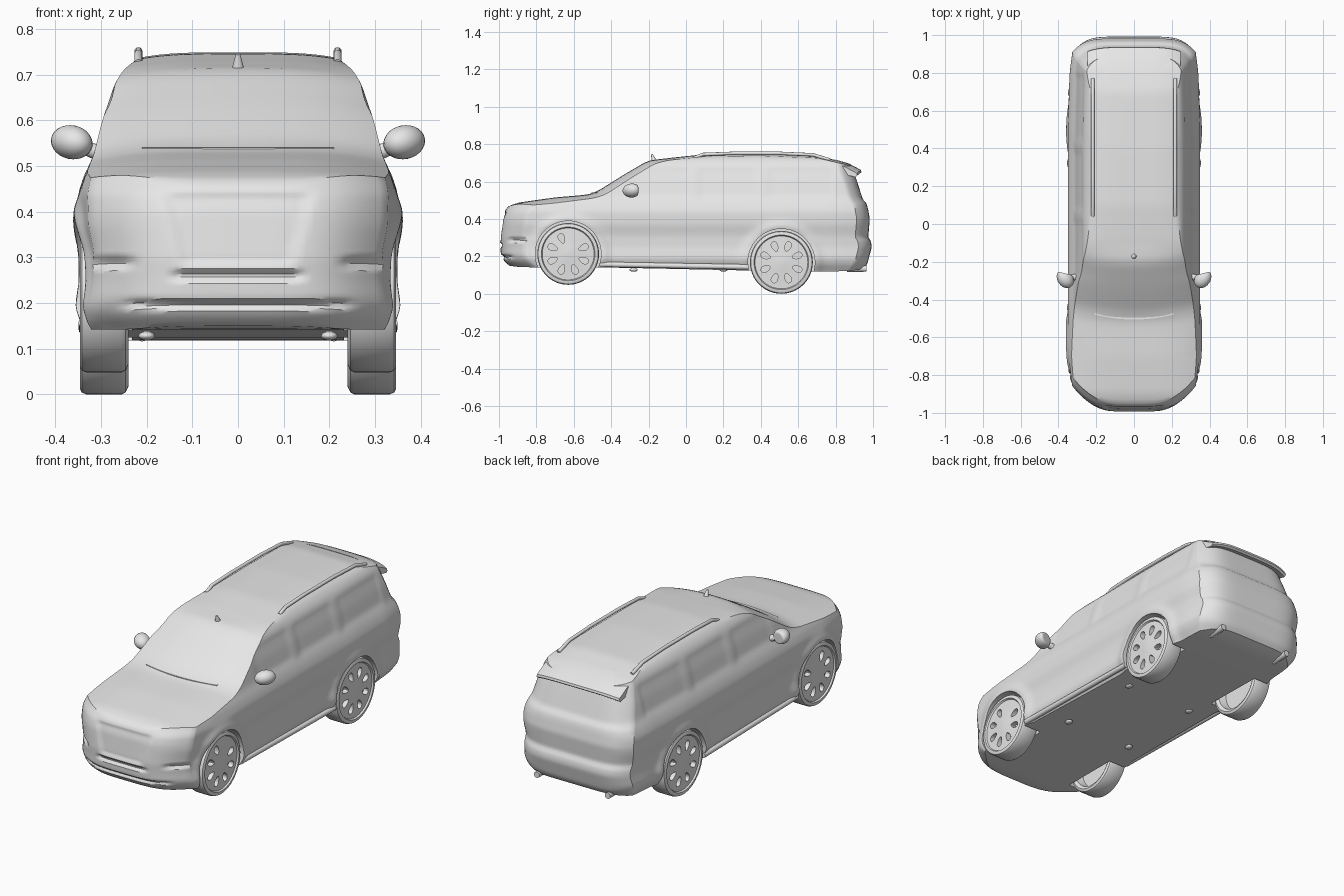
import bpy, bmesh, math
from mathutils import Matrix, Vector

cube = bpy.data.objects.get("Cube")
if cube:
    bpy.data.objects.remove(cube, do_unlink=True)

grey = bpy.data.materials.new("plain_grey")
grey.use_nodes = True
grey.diffuse_color = (0.8, 0.8, 0.8, 1)
grey.node_tree.nodes["Principled BSDF"].inputs["Base Color"].default_value = (0.8, 0.8, 0.8, 1)


def finish(bm, name, angle=35):
    bmesh.ops.recalc_face_normals(bm, faces=bm.faces[:])
    mesh = bpy.data.meshes.new(name)
    bm.to_mesh(mesh)
    bm.free()
    mesh.materials.append(grey)
    ob = bpy.data.objects.new(name, mesh)
    bpy.context.collection.objects.link(ob)
    smooth(ob, angle)
    return ob


def smooth(ob, angle=35):
    bpy.ops.object.select_all(action="DESELECT")
    ob.select_set(True)
    bpy.context.view_layer.objects.active = ob
    bpy.ops.object.shade_smooth_by_angle(angle=math.radians(angle))


def cut(ob, cutter):
    cutter.hide_render = True
    mod = ob.modifiers.new("cut", "BOOLEAN")
    mod.operation = "DIFFERENCE"
    mod.object = cutter
    bpy.ops.object.select_all(action="DESELECT")
    ob.select_set(True)
    bpy.context.view_layer.objects.active = ob
    bpy.ops.object.modifier_apply(modifier=mod.name)
    bpy.data.objects.remove(cutter, do_unlink=True)
    smooth(ob)


def interp(table, t):
    if t <= table[0][0]:
        return table[0][1]
    for (a, p), (b, q) in zip(table, table[1:]):
        if t <= b:
            return p + (q - p) * (t - a) / (b - a)
    return table[-1][1]


def soft(table, t, h):
    return sum(interp(table, t + h * k / 3) for k in range(-3, 4)) / 7


def band(t, lo, hi, edge):
    """1 inside lo..hi, fading to 0 across the edge width."""
    return max(0, min(1, (t - lo) / edge, (hi - t) / edge))


# Body profiles
ROOF = [(-1, .44), (-.96, .465), (-.9, .487), (-.7, .515), (-.49, .533), (-.43, .55), (-.3, .632),
        (-.17, .708), (-.1, .725), (.1, .746), (.4, .749), (.7, .738), (.83, .708), (.92, .67)]
FLOOR = [(-1, .16), (-.9, .142), (-.4, .14), (.3, .125), (.7, .118), (.9, .122), (1, .15)]
SIDE = [(.12, .305), (.15, .33), (.19, .345), (.25, .337), (.31, .338), (.37, .35), (.44, .35),
        (.48, .337), (.52, .317), (.6, .297), (.68, .27), (.715, .248), (.74, .21)]
PLAN = [(-1, .87), (-.85, .94), (-.7, .99), (-.5, 1), (.5, 1), (.8, .975), (.97, .91)]
NOSE = [(.14, -.93), (.17, -.97), (.21, -.99), (.3, -.995), (.4, -.985), (.44, -.972), (.48, -.94)]
TAIL = [(.12, .94), (.16, .97), (.25, .993), (.285, .988), (.3, .974), (.4, .983), (.46, .972),
        (.49, .962), (.5, .947), (.6, .915), (.69, .885)]
CROWN = [(-1, .015), (-.7, .03), (-.45, .02), (-.1, .012), (.9, .012)]
WHEELS = {"front": (-.63, .213, .165), "rear": (.51, .168, .168)}


def half_width(y, z):
    w = soft(SIDE, z, .012) * soft(PLAN, y, .04)
    for wy, wz, r in WHEELS.values():
        d = math.hypot(y - wy, z - wz)
        w += .012 * math.exp(-((d - r - .02) / .03) ** 2)
    # slightly sunk side windows
    for lo, hi in ((-.3, .03), (.06, .4), (.43, .8)):
        w -= .004 * band(y, lo, hi, .03) * band(z, .51, .68, .02)
    return w


def nose(x, z):
    y = soft(NOSE, z, .012)
    # sunk grille, lower intake and lamp notches
    y += .009 * band(abs(x), -1, .12 + .27 * (z - .27), .015) * band(z, .28, .445, .015)
    y += .012 * band(abs(x), -1, .15, .02) * band(z, .245, .275, .012)
    y += .015 * band(abs(x), -1, .26, .03) * band(z, .185, .21, .012)
    y += .02 * band(abs(x), .22, .34, .03) * band(z, .27, .305, .015)
    return y


def body_point(u, v, w):
    y0 = -1 + 2 * v
    y = y0
    for _ in range(4):
        top = soft(ROOF, y + .04 * (1 - u * u) * band(y, -.56, -.1, .08), .025)
        top -= interp(CROWN, y) * u ** 4
        low = soft(FLOOR, y, .04)
        z = low + (top - low) * w
        x = u * half_width(y, z)
        front = nose(x, z) + .13 * u ** 4
        back = soft(TAIL, z, .008) - .07 * u ** 6
        y = y0 + (front + 1) * max(0, 1 - (y0 + 1) / .35) + (back - 1) * max(0, 1 - (1 - y0) / .35)
    return x, y, z


# Body shell: the surface of a block grid pressed into shape
NX, NY, NZ = 44, 110, 44
bm = bmesh.new()
grid = {}


def vert(i, j, k):
    if (i, j, k) not in grid:
        grid[i, j, k] = bm.verts.new(body_point(2 * i / NX - 1, j / NY, k / NZ))
    return grid[i, j, k]


for i in range(NX):
    for j in range(NY):
        for k in (0, NZ):
            bm.faces.new([vert(i, j, k), vert(i + 1, j, k), vert(i + 1, j + 1, k), vert(i, j + 1, k)])
for i in range(NX):
    for k in range(NZ):
        for j in (0, NY):
            bm.faces.new([vert(i, j, k), vert(i + 1, j, k), vert(i + 1, j, k + 1), vert(i, j, k + 1)])
for j in range(NY):
    for k in range(NZ):
        for i in (0, NX):
            bm.faces.new([vert(i, j, k), vert(i, j + 1, k), vert(i, j + 1, k + 1), vert(i, j, k + 1)])
body = finish(bm, "body")


def cylinder(name, start, end, r1, r2=None, segments=24):
    a, b = Vector(start), Vector(end)
    bm = bmesh.new()
    turn = (b - a).to_track_quat("Z", "Y").to_matrix().to_4x4()
    bmesh.ops.create_cone(bm, cap_ends=True, segments=segments, radius1=r1, radius2=r1 if r2 is None else r2,
                          depth=(b - a).length, matrix=Matrix.Translation((a + b) / 2) @ turn)
    return finish(bm, name)


def ellipsoid(name, centre, size, tilt=0):
    bm = bmesh.new()
    m = Matrix.Translation(centre) @ Matrix.Rotation(tilt, 4, "Y") @ Matrix.Diagonal((*size, 1))
    bmesh.ops.create_uvsphere(bm, u_segments=24, v_segments=14, radius=1, matrix=m)
    return finish(bm, name)


def wheel(name, side, y, z, r):
    rings = [(.29, .74), (.25, .8), (.24, .9), (.246, .975), (.255, 1), (.332, 1), (.342, .975),
             (.346, .93), (.346, .87), (.338, .84), (.341, .3), (.345, .13)]
    n = 64
    bm = bmesh.new()
    loops = [[bm.verts.new((side * x, y + r * f * math.cos(2 * math.pi * s / n),
                            z + r * f * math.sin(2 * math.pi * s / n))) for s in range(n)] for x, f in rings]
    for p, q in zip(loops, loops[1:]):
        for s in range(n):
            bm.faces.new([p[s], p[(s + 1) % n], q[(s + 1) % n], q[s]])
    bm.faces.new(loops[0])
    bm.faces.new(loops[-1])
    ob = finish(bm, name)
    # teardrop openings between the spokes
    bm = bmesh.new()
    for s in range(8):
        m = (Matrix.Translation((side * .337, y, z)) @ Matrix.Rotation(math.pi / 4 * (s + .5), 4, "X")
             @ Matrix.Translation((0, 0, r * .54)))
        made = bmesh.ops.create_cone(bm, cap_ends=True, segments=14, radius1=1, radius2=1, depth=1)
        for v in made["verts"]:
            taper = 1 + .35 * v.co.y
            v.co = m @ Vector((v.co.z * .05, v.co.x * .016 * taper, v.co.y * .027))
    cut(ob, finish(bm, "opening_cutter"))


# Wheel arches and wheels
for label, (wy, wz, r) in WHEELS.items():
    for side, word in ((1, "left"), (-1, "right")):
        cut(body, cylinder("arch_cutter", (side * .232, wy, wz), (side * .5, wy, wz), r + .011, segments=64))
        wheel(f"{label}_{word}_wheel", side, wy, wz, r)

# Mirrors, roof rails, sills, exhausts and floor plugs on both sides
for side, word in ((1, "left"), (-1, "right")):
    shell = ellipsoid(f"{word}_mirror", (side * .364, -.29, .552), (.046, .048, .037), side * -.2)
    for v in shell.data.vertices:
        v.co.y = min(v.co.y, -.262) + .25 * (abs(v.co.x) - .364)
    cylinder(f"{word}_mirror_arm", (side * .295, -.28, .525), (side * .35, -.285, .545), .018, .014)

    curve = bpy.data.curves.new(f"{word}_rail_path", "CURVE")
    curve.dimensions = "3D"
    curve.bevel_depth = .009
    curve.use_fill_caps = True
    path = curve.splines.new("POLY")
    points = [(.04, .725), (.09, .745), (.25, .751), (.5, .751), (.68, .743), (.77, .715)]
    path.points.add(len(points) - 1)
    for p, (y, z) in zip(path.points, points):
        p.co = (side * .218, y, z, 1)
    rail = bpy.data.objects.new(f"{word}_roof_rail", curve)
    curve.materials.append(grey)
    bpy.context.collection.objects.link(rail)

    cylinder(f"{word}_sill", (side * .335, -.46, .157), (side * .335, .335, .143), .014)
    cylinder(f"{word}_exhaust", (side * .21, .86, .132), (side * .21, .965, .134), .016)
    for y in (-.28, .2):
        ellipsoid(f"{word}_floor_plug", (side * .2, y, .128), (.018, .022, .01))

# Roof fin
fin = cylinder("roof_fin", (0, -.165, .695), (0, -.182, .745), .018, .005)

# Rear spoiler following the bowed roof edge
bm = bmesh.new()
rows = []
for s in range(25):
    u = s / 12 - 1
    bow, x = .022 * u ** 4, .245 * u
    drop = .018 * u ** 4
    rows.append([bm.verts.new((x, y - bow, z - drop)) for y, z in
                 ((.8, .717), (.87, .697), (.935, .662), (.938, .65), (.928, .642), (.87, .655), (.8, .68))])
for p, q in zip(rows, rows[1:]):
    for k in range(len(p)):
        n = (k + 1) % len(p)
        bm.faces.new([p[k], p[n], q[n], q[k]])
bm.faces.new(rows[0])
bm.faces.new(rows[-1])
finish(bm, "rear_spoiler")

# Wiper strip along the windscreen base
bm = bmesh.new()
bmesh.ops.create_cube(bm, size=1, matrix=Matrix.Diagonal((.42, .012, .012, 1)))
bmesh.ops.subdivide_edges(bm, edges=[e for e in bm.edges if abs(e.verts[0].co.x - e.verts[1].co.x) > .1], cuts=12)
for v in bm.verts:
    v.co += Vector((0, -.5 + .6 * v.co.x ** 2, .535))
finish(bm, "wiper_strip")
